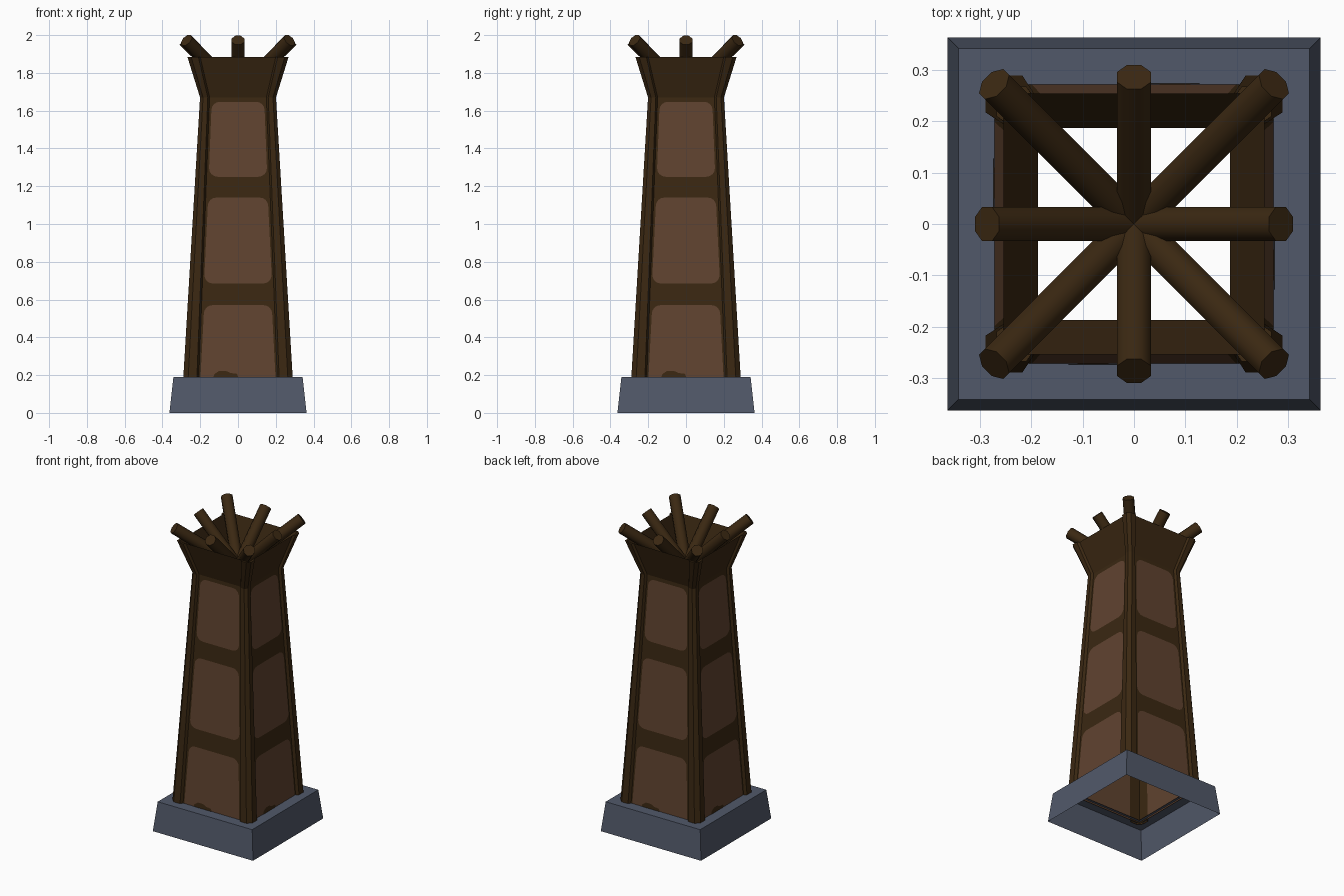
import bpy, bmesh, math
from mathutils import Vector, Matrix

if "Cube" in bpy.data.objects:
    bpy.data.objects.remove(bpy.data.objects["Cube"])


def material(name, rgb):
    m = bpy.data.materials.new(name)
    m.diffuse_color = (*rgb, 1)
    m.use_nodes = True
    m.node_tree.nodes["Principled BSDF"].inputs["Base Color"].default_value = m.diffuse_color
    return m


TIMBER = material("dark timber", (0.043, 0.021, 0.006))
PANEL = material("light panel", (0.117, 0.056, 0.029))
STONE = material("blue grey stone", (0.082, 0.098, 0.142))

Z0, Z1, Z2 = 0.18, 1.67, 1.885          # foot, neck and rim heights
W0, W1, W2 = 0.272, 0.187, 0.254        # wall half widths there
TURNS = [Matrix.Rotation(math.pi / 2 * k, 3, 'Z') for k in range(4)]


def add(bm, rot, pts, mat=0):
    f = bm.faces.new([bm.verts.new(rot @ Vector(p)) for p in pts])
    f.material_index = mat


def finish(bm, name, mats, smooth=False):
    bmesh.ops.remove_doubles(bm, verts=bm.verts, dist=1e-5)
    me = bpy.data.meshes.new(name)
    bm.to_mesh(me)
    bm.free()
    for m in mats:
        me.materials.append(m)
    ob = bpy.data.objects.new(name, me)
    bpy.context.collection.objects.link(ob)
    if smooth:
        bpy.ops.object.select_all(action='DESELECT')
        ob.select_set(True)
        bpy.context.view_layer.objects.active = ob
        bpy.ops.object.shade_smooth_by_angle(angle=math.radians(50))
    return ob


def half(z):
    if z <= Z1:
        return W0 + (W1 - W0) * (z - Z0) / (Z1 - Z0)
    return W1 + (W2 - W1) * (z - Z1) / (Z2 - Z1)


# stone base: open underneath, top is a ring around the shaft
bm = bmesh.new()
rows = [(0.363, 0), (0.342, 0.19), (0.255, 0.19)]
for rot in TURNS:
    for (a, za), (b, zb) in zip(rows, rows[1:]):
        add(bm, rot, [(-a, -a, za), (a, -a, za), (b, -b, zb), (-b, -b, zb)])
finish(bm, "stone_base", [STONE])

# tapered walls with three rounded panels per side, then the flared rim
panels = [(0.181, 0.57, 0.199, 0.181), (0.685, 1.14, 0.178, 0.16),
          (1.25, 1.647, 0.153, 0.141)]
R = 0.045
levels = [(Z0, 0.2, 0)]                 # height, panel half width, colour above
for i, (a, b, wa, wb) in enumerate(panels):
    prof = []
    for k in range(5):
        t = math.radians(22.5 * k)
        prof.append((a + R * (1 - math.cos(t)), wa - R * (1 - math.sin(t))))
    if i == 0:                          # lowest panel runs into the base
        prof = [(a, wa)]
    for k in range(5):
        t = math.radians(22.5 * k)
        prof.append((b - R * (1 - math.sin(t)), wb - R * (1 - math.cos(t))))
    levels += [(z, w, 1) for z, w in prof[:-1]] + [(*prof[-1], 0)]
levels += [(Z1, 0.1, 0), (Z2, 0.12, 0)]
bm = bmesh.new()
for rot in TURNS:
    for (za, wa, c), (zb, wb, _) in zip(levels, levels[1:]):
        a, b = half(za), half(zb)
        xa, xb = (-a, -wa, wa, a), (-b, -wb, wb, b)
        for i in range(3):
            add(bm, rot, [(xa[i], -a, za), (xa[i + 1], -a, za),
                          (xb[i + 1], -b, zb), (xb[i], -b, zb)],
                c if i == 1 else 0)
finish(bm, "shaft_walls", [TIMBER, PANEL])

# small dark patch at the foot of each lowest panel
bm = bmesh.new()
patch = [(-0.13, 0.19), (0, 0.19), (-0.005, 0.207), (-0.04, 0.211),
         (-0.065, 0.223), (-0.1, 0.222), (-0.125, 0.205)]
for rot in TURNS:
    add(bm, rot, [(x, -half(z) - 0.002, z) for x, z in patch])
finish(bm, "foot_patches", [TIMBER])

# chamfered corner posts following taper and flare
bm = bmesh.new()


def section(z, h, w, c):
    q = half(z)
    return [(w, -q, z), (w + 0.01, -h, z), (h - c, -h, z),
            (h, c - h, z), (h, -w - 0.01, z), (q, -w, z)]


secs = [section(Z0, 0.29, 0.208, 0.026), section(Z1, 0.201, 0.15, 0.016),
        section(Z2, 0.268, 0.2, 0.02)]
for rot in TURNS:
    for s, t in zip(secs, secs[1:]):
        for i in range(5):
            add(bm, rot, [s[i], s[i + 1], t[i + 1], t[i]])
    add(bm, rot, secs[-1] + [(W2, -W2, Z2)])
finish(bm, "corner_posts", [TIMBER])

# eight logs fanning out from the middle of the rim
bm = bmesh.new()
start = Vector((0, 0, 1.69))
for k in range(8):
    r = 0.385 if k % 2 else 0.286
    ang = math.pi / 4 * k
    d = Vector((r * math.cos(ang), r * math.sin(ang), 0.283))
    turn = (Matrix.Translation(start + d / 2) @ d.to_track_quat('Z', 'Y').to_matrix().to_4x4()
            @ Matrix.Rotation(math.pi / 8, 4, 'Z'))
    bmesh.ops.create_cone(bm, cap_ends=True, segments=8, radius1=0.036,
                          radius2=0.036, depth=d.length, matrix=turn)
finish(bm, "fanned_logs", [TIMBER], smooth=True)
